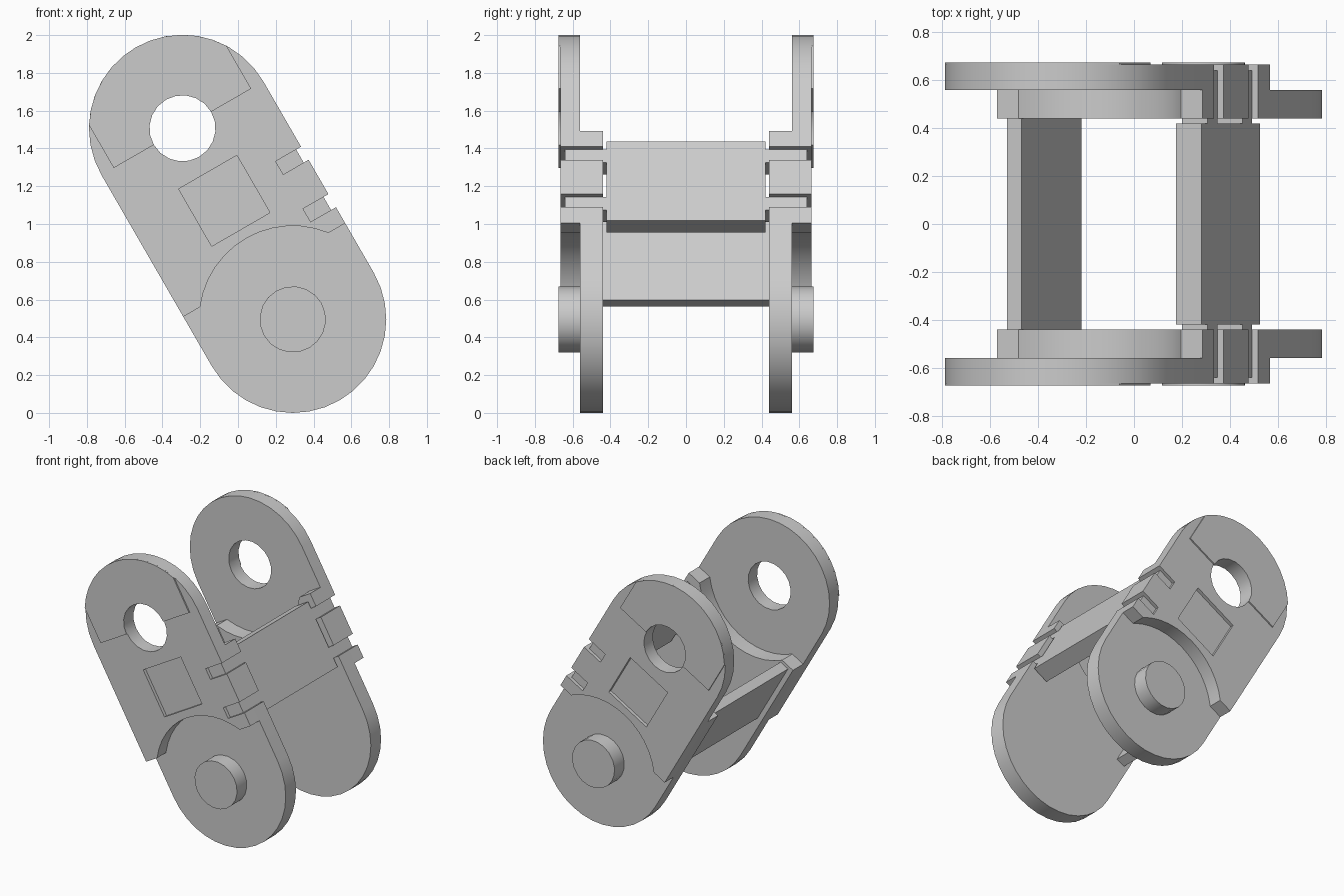
import bpy, bmesh, math

old = bpy.data.objects.get("Cube")
if old:
    bpy.data.objects.remove(old, do_unlink=True)

grey = bpy.data.materials.new("light_grey")
grey.use_nodes = True
grey.diffuse_color = (0.6, 0.6, 0.6, 1)
grey.node_tree.nodes["Principled BSDF"].inputs["Base Color"].default_value = (0.6, 0.6, 0.6, 1)

R = 0.495        # end radius and half width
L = 1.168        # distance from pin to hole
HOLE = 0.175
HOOK = 0.302     # where the clearance arc ends, measured along the link
HOOK_T = 0.392
NOTCHES = ((0.40, 0.48), (0.69, 0.77))
NOTCH_T = 0.34
COVER_T = 0.465
SLOPE = math.radians(60)


def place(s, t, y):
    """Link coordinates (along, across, depth) to world."""
    c, k = math.cos(SLOPE), math.sin(SLOPE)
    return (0.29 - c * s + k * t, y, R + k * s + c * t)


def arc(centre, radius, a0, a1, n):
    return [(centre + radius * math.cos(a0 + (a1 - a0) * i / n),
             radius * math.sin(a0 + (a1 - a0) * i / n)) for i in range(n + 1)]


def rect(s0, s1, t0, t1):
    return [(s0, t0), (s1, t0), (s1, t1), (s0, t1)]


def circle(centre, radius, n=20):
    return arc(centre, radius, 0, 2 * math.pi, n)[:-1]


def prism(name, outline, y0, y1):
    bm = bmesh.new()
    face = bm.faces.new([bm.verts.new(place(s, t, y0)) for s, t in outline])
    ext = bmesh.ops.extrude_face_region(bm, geom=[face])
    moved = [v for v in ext["geom"] if isinstance(v, bmesh.types.BMVert)]
    bmesh.ops.translate(bm, verts=moved, vec=(0, y1 - y0, 0))
    # restore the base cap if the extrusion consumed it
    if any(e.is_boundary for e in bm.edges):
        bmesh.ops.holes_fill(bm, edges=[e for e in bm.edges if e.is_boundary])
    bmesh.ops.recalc_face_normals(bm, faces=bm.faces[:])
    mesh = bpy.data.meshes.new(name)
    bm.to_mesh(mesh)
    bm.free()
    mesh.materials.append(grey)
    ob = bpy.data.objects.new(name, mesh)
    bpy.context.collection.objects.link(ob)
    return ob


def activate(ob):
    bpy.ops.object.select_all(action='DESELECT')
    ob.select_set(True)
    bpy.context.view_layer.objects.active = ob


def cut(ob, cutter):
    cutter.hide_render = True
    mod = ob.modifiers.new("cut", 'BOOLEAN')
    mod.operation, mod.object, mod.solver = 'DIFFERENCE', cutter, 'EXACT'
    activate(ob)
    bpy.ops.object.modifier_apply(modifier=mod.name)
    bpy.data.objects.remove(cutter, do_unlink=True)


def smooth(ob):
    activate(ob)
    bpy.ops.object.shade_smooth_by_angle(angle=math.radians(30))


# Side profiles
notch_edge = []
for a, b in NOTCHES:
    notch_edge += [(a, R), (a, NOTCH_T), (b, NOTCH_T), (b, R)]
turn = math.atan2(HOOK_T, HOOK)
half = math.pi / 2
inner_outline = (arc(0, R, half, 3 * half, 18)
                 + [(L - HOOK, -R)]
                 + arc(L, R, math.pi + turn, math.pi - turn, 12)
                 + [(L - HOOK, R)] + notch_edge[::-1])
outer_outline = (arc(0, R, -turn, turn, 12)
                 + [(HOOK, R)] + notch_edge
                 + arc(L, R, half, -half, 18) + [(HOOK, -R)])
lip = math.asin(0.42 / R)
raised_outline = [(L, -0.42)] + arc(L, R, -lip, lip, 12) + [(L, 0.42)]

# Two side walls
for side, d in (("front", -1), ("back", 1)):
    smooth(prism(side + "_inner_plate", inner_outline, d * 0.44, d * 0.56))

    outer = prism(side + "_outer_plate", outer_outline, d * 0.56, d * 0.665)
    cut(outer, prism("hole_cutter", circle(L, HOLE), d * 0.5, d * 0.75))
    cut(outer, prism("recess_cutter", rect(0.55, 0.90, -0.178, 0.178), d * 0.64, d * 0.75))
    smooth(outer)

    raised = prism(side + "_raised_end", raised_outline, d * 0.665, d * 0.675)
    cut(raised, prism("hole_cutter", circle(L, HOLE), d * 0.5, d * 0.75))
    smooth(raised)

    smooth(prism(side + "_pin", circle(0, HOLE), d * 0.56, d * 0.675))

    # Cover lugs sitting in the notches
    for i, (a, b) in enumerate(NOTCHES):
        prism(f"{side}_cover_lug_{i + 1}", rect(a, b, NOTCH_T, COVER_T), d * 0.42, d * 0.64)

# Crossing parts
prism("cover", rect(0.335, 0.82, NOTCH_T, COVER_T), -0.42, 0.42)
prism("base_bar", rect(0.345, 0.845, -0.46, -0.39), -0.44, 0.44)
